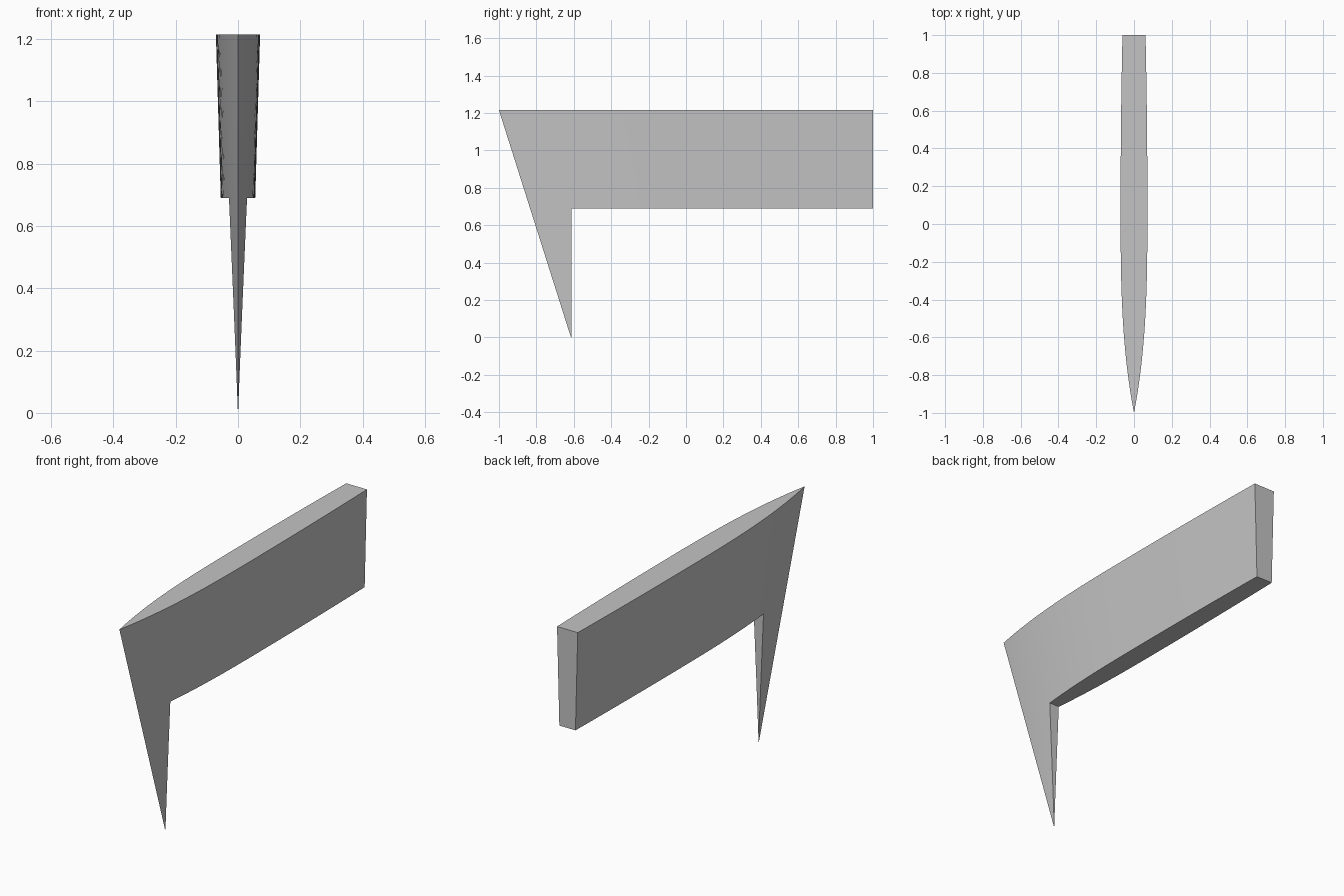
import bpy, bmesh, math

cube = bpy.data.objects.get("Cube")
if cube:
    bpy.data.objects.remove(cube, do_unlink=True)

TOP, STEP = 1.215, 0.69        # top of the blade, underside of the long part
TIP_Y, TOOTH_Y = -0.615, -0.612  # leading edge at the ground, back of the tooth
COLUMNS, ROWS = 32, 4

grey = bpy.data.materials.new("plain grey")
grey.use_nodes = True
colour = (0.55, 0.55, 0.55, 1)
grey.diffuse_color = colour
grey.node_tree.nodes["Principled BSDF"].inputs["Base Color"].default_value = colour


def half_width(t):
    """Half thickness along the chord: pointed nose, gentle taper aft."""
    y = 2 * t - 1
    if y < 0.1:
        return 0.071 * (1 - (1 - (y + 1) / 1.1) ** 3)
    return 0.071 - 0.010 * ((y - 0.1) / 0.9) ** 2


def section(bm, z):
    """One horizontal foil outline, thinner and shorter lower down."""
    k = z / TOP
    lead = TIP_Y + (-1 - TIP_Y) * k
    scale = 0.49 + 0.51 * k
    ts = [(i / COLUMNS) ** 1.5 for i in range(COLUMNS + 1)]
    left = [(half_width(t) * scale, lead + (1 - lead) * t) for t in ts]
    right = [(-x, y) for x, y in reversed(left[1:])]
    return [bm.verts.new((x, y, z)) for x, y in left + right]


# Swept foil, lofted from the ground to the top
bm = bmesh.new()
rings = [section(bm, TOP * i / ROWS) for i in range(ROWS + 1)]
for low, high in zip(rings, rings[1:]):
    n = len(low)
    for i in range(n):
        j = (i + 1) % n
        bm.faces.new((low[i], low[j], high[j], high[i]))
bm.faces.new(rings[0])
bm.faces.new(rings[-1])
bmesh.ops.recalc_face_normals(bm, faces=bm.faces)
mesh = bpy.data.meshes.new("blade")
bm.to_mesh(mesh)
bm.free()
mesh.materials.append(grey)
blade = bpy.data.objects.new("blade", mesh)
bpy.context.collection.objects.link(blade)

# Block that removes the lower rear, leaving the front tooth
bpy.ops.mesh.primitive_cube_add(size=1, location=(0, TOOTH_Y + 1, STEP - 0.5))
cutter = bpy.context.object
cutter.name = "rear_cutter"
cutter.scale = (1, 2, 1)
cutter.hide_render = True
cutter.data.materials.append(grey)

bpy.ops.object.select_all(action='DESELECT')
blade.select_set(True)
bpy.context.view_layer.objects.active = blade
cut = blade.modifiers.new("rear cut", 'BOOLEAN')
cut.operation = 'DIFFERENCE'
cut.solver = 'EXACT'
cut.object = cutter
bpy.ops.object.modifier_apply(modifier=cut.name)
bpy.data.objects.remove(cutter, do_unlink=True)
bpy.ops.object.shade_smooth_by_angle(angle=math.radians(20))
